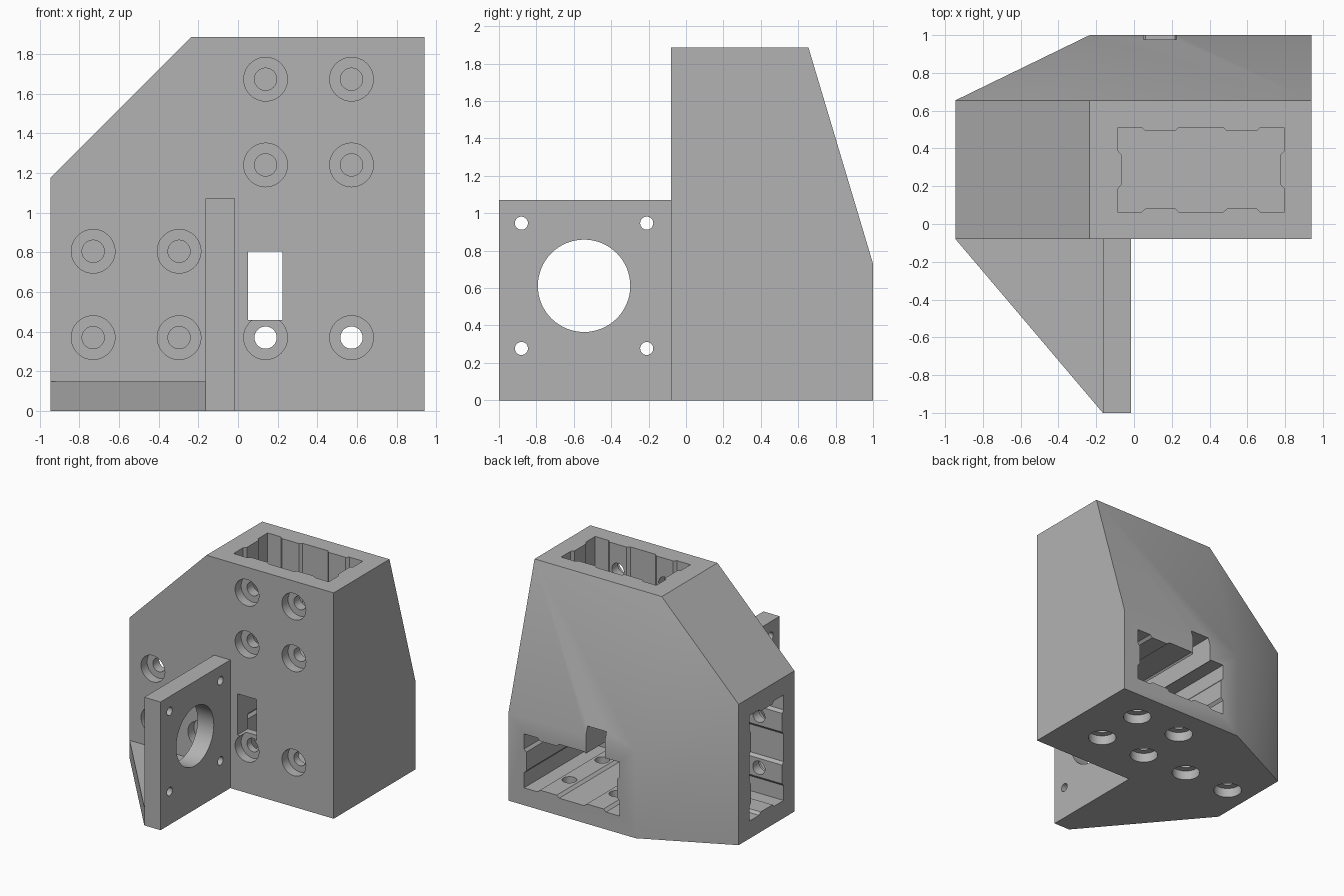
import bpy, bmesh
from math import cos, sin, pi, radians

if "Cube" in bpy.data.objects:
    bpy.data.objects.remove(bpy.data.objects["Cube"], do_unlink=True)

GREY = (0.45, 0.45, 0.45, 1)
mat = bpy.data.materials.new("plain grey")
mat.use_nodes = True
mat.diffuse_color = GREY
mat.node_tree.nodes["Principled BSDF"].inputs["Base Color"].default_value = GREY

# How a 2D outline (u, v) is placed when extruded along each axis
PLACE = {"x": lambda u, v, w: (w, u, v),
         "y": lambda u, v, w: (u, w, v),
         "z": lambda u, v, w: (u, v, w)}


def finish(name, bm):
    bmesh.ops.recalc_face_normals(bm, faces=bm.faces)
    mesh = bpy.data.meshes.new(name)
    bm.to_mesh(mesh)
    bm.free()
    mesh.materials.append(mat)
    obj = bpy.data.objects.new(name, mesh)
    bpy.context.collection.objects.link(obj)
    return obj


def prism(name, outline, axis, lo, hi):
    bm = bmesh.new()
    ends = [[bm.verts.new(PLACE[axis](u, v, w)) for u, v in outline] for w in (lo, hi)]
    for ring in ends:
        bm.faces.new(ring)
    n = len(outline)
    for i in range(n):
        j = (i + 1) % n
        bm.faces.new((ends[0][i], ends[0][j], ends[1][j], ends[1][i]))
    return finish(name, bm)


def rect(u0, u1, v0, v1):
    return [(u0, v0), (u1, v0), (u1, v1), (u0, v1)]


def circle(u, v, r, n=48):
    return [(u + r * cos(2 * pi * i / n), v + r * sin(2 * pi * i / n)) for i in range(n)]


def cut(target, cutter):
    cutter.hide_render = True
    mod = target.modifiers.new("cut", "BOOLEAN")
    mod.operation, mod.solver, mod.object = "DIFFERENCE", "EXACT", cutter
    bpy.context.view_layer.objects.active = target
    bpy.ops.object.modifier_apply(modifier=mod.name)
    bpy.data.objects.remove(cutter, do_unlink=True)


def channel_outline(cu, cv, upright=False):
    """Rectangle with shallow ribs that key into a slotted rail."""
    L, S, d = 0.44, 0.225, 0.02
    rib = [(-0.1, 0), (-0.078, d), (0.078, d), (0.1, 0)]
    half = [(-L, -S)]
    half += [(c + a, -S + b) for c in (-0.216, 0.216) for a, b in rib]
    half += [(L, -S)] + [(L - b, a) for a, b in rib]
    pts = half + [(-u, -v) for u, v in half]
    return [(cu + v, cv + u) if upright else (cu + u, cv + v) for u, v in pts]


# Body: convex block with a chamfered corner and tapered back
FRONT, MID, BACK = -0.08, 0.655, 1.0
side = [(-0.945, 0), (0.94, 0), (0.94, 1.885), (-0.235, 1.885), (-0.945, 1.175)]
bm = bmesh.new()
for y in (FRONT, MID):
    for x, z in side:
        bm.verts.new((x, y, z))
for x, z in rect(-0.235, 0.94, 0, 0.73):
    bm.verts.new((x, BACK, z))
bmesh.ops.convex_hull(bm, input=bm.verts)
bmesh.ops.dissolve_limit(bm, angle_limit=radians(1), verts=bm.verts, edges=bm.edges)
body = finish("bracket_body", bm)

# Three rail channels: upward, sideways and backward
cut(body, prism("channel_up", channel_outline(0.355, 0.287), "z", 1.03, 2.1))
cut(body, prism("channel_side", channel_outline(0.287, 0.587, True), "x", -1.2, -0.16))
cut(body, prism("channel_back", channel_outline(0.355, 0.37), "y", 0.06, 1.2))

# Slot running front to back
cut(body, prism("slot", rect(0.05, 0.225, 0.46, 0.805), "y", -0.3, 1.3))

# Counterbored screw holes in the front and the underside
LEFT, RIGHT = (-0.73, -0.297), (0.139, 0.572)
front_holes = [(x, z) for x in LEFT for z in (0.37, 0.805)]
front_holes += [(x, z) for x in RIGHT for z in (0.37, 1.24, 1.672)]
base_holes = [(x, 0.287) for x in LEFT + RIGHT] + [(x, 0.72) for x in RIGHT]
for holes, axis, face in ((front_holes, "y", FRONT), (base_holes, "z", 0)):
    for u, v in holes:
        cut(body, prism("head_hole", circle(u, v, 0.11), axis, face - 0.05, face + 0.08))
        cut(body, prism("screw_hole", circle(u, v, 0.056), axis, face + 0.04, face + 0.2))

# Motor plate with a large bore and four fixing holes
plate = prism("motor_plate", rect(-1, FRONT, 0, 1.07), "x", -0.165, -0.015)
cut(plate, prism("bore", circle(-0.545, 0.612, 0.247, 64), "x", -0.4, 0.2))
for y in (-0.88, -0.21):
    for z in (0.277, 0.947):
        cut(plate, prism("fixing_hole", circle(y, z, 0.035, 32), "x", -0.4, 0.2))

# Triangular brace on the floor beside the plate
brace = prism("plate_brace", [(-0.945, FRONT), (-0.165, -1), (-0.165, FRONT)], "z", 0, 0.15)

# Smooth the holes and the tapered back, keep the rest sharp
for obj in (body, plate, brace):
    bpy.ops.object.select_all(action="DESELECT")
    obj.select_set(True)
    bpy.context.view_layer.objects.active = obj
    bpy.ops.object.shade_smooth_by_angle(angle=radians(30))
